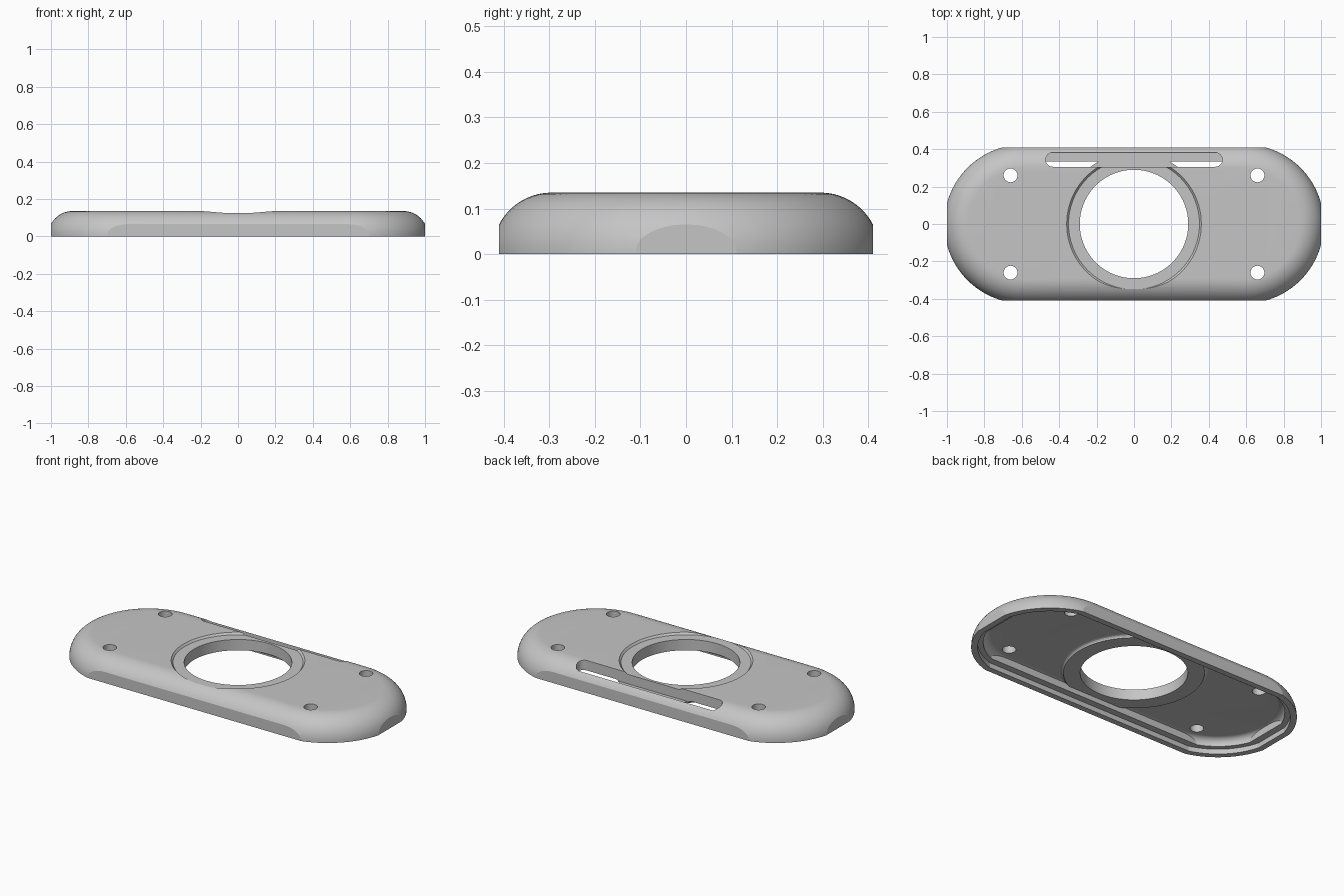
import bpy
import bmesh
from math import sin, cos, pi, radians

if "Cube" in bpy.data.objects:
    bpy.data.objects.remove(bpy.data.objects["Cube"], do_unlink=True)

END_X = 0.59      # centre of each rounded end
TOP = 0.135

grey = bpy.data.materials.new("matte_grey")
grey.use_nodes = True
colour = (0.56, 0.56, 0.56, 1)
grey.diffuse_color = colour
grey.node_tree.nodes["Principled BSDF"].inputs["Base Color"].default_value = colour


def loft(name, rings):
    """Closed solid skinned through a stack of equal point rings."""
    bm = bmesh.new()
    stack = [[bm.verts.new(p) for p in ring] for ring in rings]
    n = len(stack[0])
    for low, high in zip(stack, stack[1:]):
        for i in range(n):
            j = (i + 1) % n
            bm.faces.new((low[i], low[j], high[j], high[i]))
    bm.faces.new(stack[0][::-1])
    bm.faces.new(stack[-1])
    mesh = bpy.data.meshes.new(name)
    bm.to_mesh(mesh)
    bm.free()
    mesh.materials.append(grey)
    obj = bpy.data.objects.new(name, mesh)
    bpy.context.collection.objects.link(obj)
    return obj


def stadium(name, profile, half=END_X, y=0, steps=40):
    """Rounded bar following (radius, z) pairs."""
    rings = []
    for r, z in profile:
        ring = []
        for side, start in ((1, -pi / 2), (-1, pi / 2)):
            for i in range(steps + 1):
                a = start + pi * i / steps
                ring.append((side * half + r * cos(a), y + r * sin(a), z))
        rings.append(ring)
    return loft(name, rings)


def disc(name, profile, x=0, y=0, steps=96):
    """Round solid following (radius, z) pairs."""
    turn = [2 * pi * i / steps for i in range(steps)]
    return loft(name, [[(x + r * cos(a), y + r * sin(a), z) for a in turn]
                       for r, z in profile])


def box(name, hx, hy, z0, z1):
    return loft(name, [[(-hx, -hy, z), (hx, -hy, z), (hx, hy, z), (-hx, hy, z)]
                       for z in (z0, z1)])


def combine(obj, tool, operation):
    """Apply a boolean and discard the tool."""
    tool.hide_render = True
    mod = obj.modifiers.new("cut", 'BOOLEAN')
    mod.operation = operation
    mod.solver = 'EXACT'
    mod.object = tool
    bpy.context.view_layer.objects.active = obj
    bpy.ops.object.modifier_apply(modifier=mod.name)
    bpy.data.objects.remove(tool, do_unlink=True)


def domed(radius, bend, bottom, top, steps=14):
    """Straight wall rounded over into a flat top."""
    arc = [pi / 2 * i / steps for i in range(steps + 1)]
    return [(radius, bottom)] + [(radius - bend + bend * cos(a), top - bend + bend * sin(a))
                                 for a in arc]


# Outer body with flattened sides and ends
shell = stadium("cover_shell", domed(0.425, 0.13, 0, TOP))
combine(shell, box("side_trim", 1.0, 0.41, -0.1, 0.3), 'INTERSECT')

# Shallow hollow underside, leaving a flared collar around the central opening
cavity = stadium("cavity", domed(0.36, 0.04, -0.02, 0.075))
combine(cavity, box("cavity_trim", 0.925, 0.335, -0.1, 0.3), 'INTERSECT')
collar = disc("collar", [(0.38, 0.06), (0.382, 0.066), (0.388, 0.072), (0.397, 0.075),
                         (0.397, 0.1)])
combine(cavity, collar, 'DIFFERENCE')
combine(shell, cavity, 'DIFFERENCE')

# Stepped lip along the bottom rim
lip = stadium("lip", [(0.39, -0.03), (0.39, 0.03)])
combine(lip, box("lip_trim", 0.965, 0.375, -0.1, 0.3), 'INTERSECT')
combine(shell, lip, 'DIFFERENCE')

# Shallow bevelled recess, central opening and rear slot
recess = disc("recess", [(0.35, 0.124), (0.36, TOP), (0.36, 0.2)])
combine(shell, recess, 'DIFFERENCE')
combine(shell, disc("opening", [(0.29, -0.1), (0.29, 0.2)]), 'DIFFERENCE')
slot = stadium("slot", [(0.038, 0.068), (0.038, 0.2)], half=0.434, y=0.344, steps=16)
combine(shell, slot, 'DIFFERENCE')

# Four screw holes
for x in (-0.66, 0.66):
    for y in (-0.26, 0.26):
        combine(shell, disc("screw_hole", [(0.037, -0.1), (0.037, 0.2)], x, y, 32), 'DIFFERENCE')

# Smooth curves with crisp cut edges
bpy.ops.object.select_all(action='DESELECT')
shell.select_set(True)
bpy.context.view_layer.objects.active = shell
bpy.ops.object.shade_smooth_by_angle(angle=radians(14))
